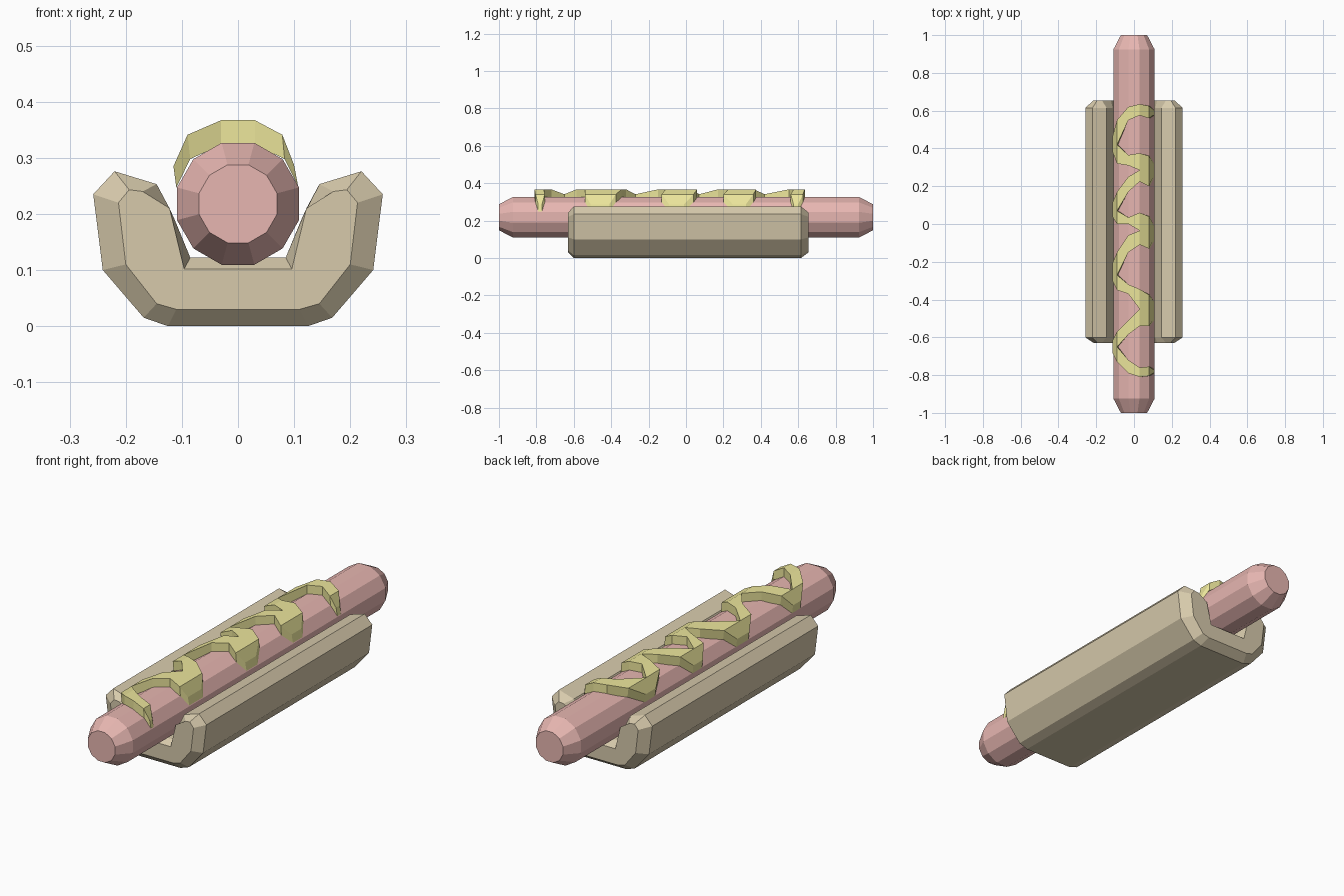
import bpy, bmesh
from math import cos, sin, pi

if "Cube" in bpy.data.objects:
    bpy.data.objects.remove(bpy.data.objects["Cube"])


def finish(name, bm, color):
    bmesh.ops.recalc_face_normals(bm, faces=bm.faces)
    me = bpy.data.meshes.new(name)
    bm.to_mesh(me)
    bm.free()
    mat = bpy.data.materials.new(name + "_color")
    mat.diffuse_color = (*color, 1)
    mat.use_nodes = True
    mat.node_tree.nodes["Principled BSDF"].inputs["Base Color"].default_value = mat.diffuse_color
    me.materials.append(mat)
    ob = bpy.data.objects.new(name, me)
    bpy.context.collection.objects.link(ob)
    return ob


def loft(name, sections, color):
    """Bridge matching (y, [(x, z)...]) outlines and cap both ends."""
    bm = bmesh.new()
    rings = [[bm.verts.new((x, y, z)) for x, z in pts] for y, pts in sections]
    n = len(rings[0])
    for a, b in zip(rings, rings[1:]):
        for i in range(n):
            j = (i + 1) % n
            bm.faces.new((a[i], a[j], b[j], b[i]))
    bm.faces.new(rings[0])
    bm.faces.new(rings[-1])
    return finish(name, bm, color)


def circle(r, n=12):
    return [(r * cos((i + .5) * 2 * pi / n), .218 + r * sin((i + .5) * 2 * pi / n)) for i in range(n)]


def mirrored(half):
    return half + [(-x, z) for x, z in reversed(half)]


# sausage with tapered ends
loft("sausage", [(-1, circle(.072)), (-.925, circle(.1125)),
                 (.925, circle(.1125)), (1, circle(.072))], (.80, .47, .44))

# bun: U-shaped profile with chamfered ends
body = mirrored([(.125, 0), (.168, .015), (.241, .1), (.258, .235),
                 (.22, .276), (.145, .253), (.113, .19), (.085, .122)])
end = mirrored([(.11, .03), (.145, .04), (.2, .11), (.213, .22),
                (.194, .243), (.17, .24), (.122, .21), (.096, .102)])
loft("bun", [(-.63, end), (-.6, body), (.615, body), (.655, end)], (.68, .59, .41))

# mustard: zigzag legs given as y edges on six columns running left to right
inner = [(-.11, .247), (-.085, .298), (-.03, .323), (.03, .323), (.083, .298), (.107, .25)]
outer = [(-.115, .285), (-.09, .341), (-.03, .367), (.03, .367), (.079, .341), (.1, .287)]
legs = [  # (upper edge, lower edge)
    ((.46, .55, .62, .635, .625, .60), (.42, .42, .55, .575, .56, .575)),
    ((.42, .42, .365, .375, .36, .32), (.385, .32, .31, .285, .285, .285)),
    ((.11, .17, .25, .285, .285, .285), (.07, .07, .17, .225, .20, .25)),
    ((.07, .07, .035, .06, .04, -.01), (.04, 0, 0, -.035, -.035, -.035)),
    ((-.21, -.15, -.06, -.035, -.035, -.035), (-.27, -.27, -.15, -.11, -.13, -.09)),
    ((-.27, -.27, -.32, -.345, -.375, -.41), (-.30, -.35, -.37, -.45, -.45, -.45)),
    ((-.62, -.57, -.51, -.45, -.45, -.45), (-.65, -.65, -.585, -.54, -.54, -.51)),
    ((-.65, -.65, -.72, -.76, -.755, -.77), (-.68, -.73, -.79, -.81, -.805, -.79)),
]
bm = bmesh.new()
for hi, lo in legs:
    for c in range(5):
        pts = dict.fromkeys([(c, lo[c]), (c + 1, lo[c + 1]), (c + 1, hi[c + 1]), (c, hi[c])])
        bm.faces.new([bm.verts.new((x, y, 0)) for x, y in pts])
bmesh.ops.remove_doubles(bm, verts=bm.verts, dist=1e-4)
ext = bmesh.ops.extrude_face_region(bm, geom=bm.faces[:], use_keep_orig=True)
for v in ext["geom"]:
    if isinstance(v, bmesh.types.BMVert):
        v.co.z = 1
# wrap the flat sheet over the sausage
for v in bm.verts:
    x, z = (outer if v.co.z > .5 else inner)[round(v.co.x)]
    v.co.x, v.co.z = x, z
finish("mustard", bm, (.84, .79, .33))
